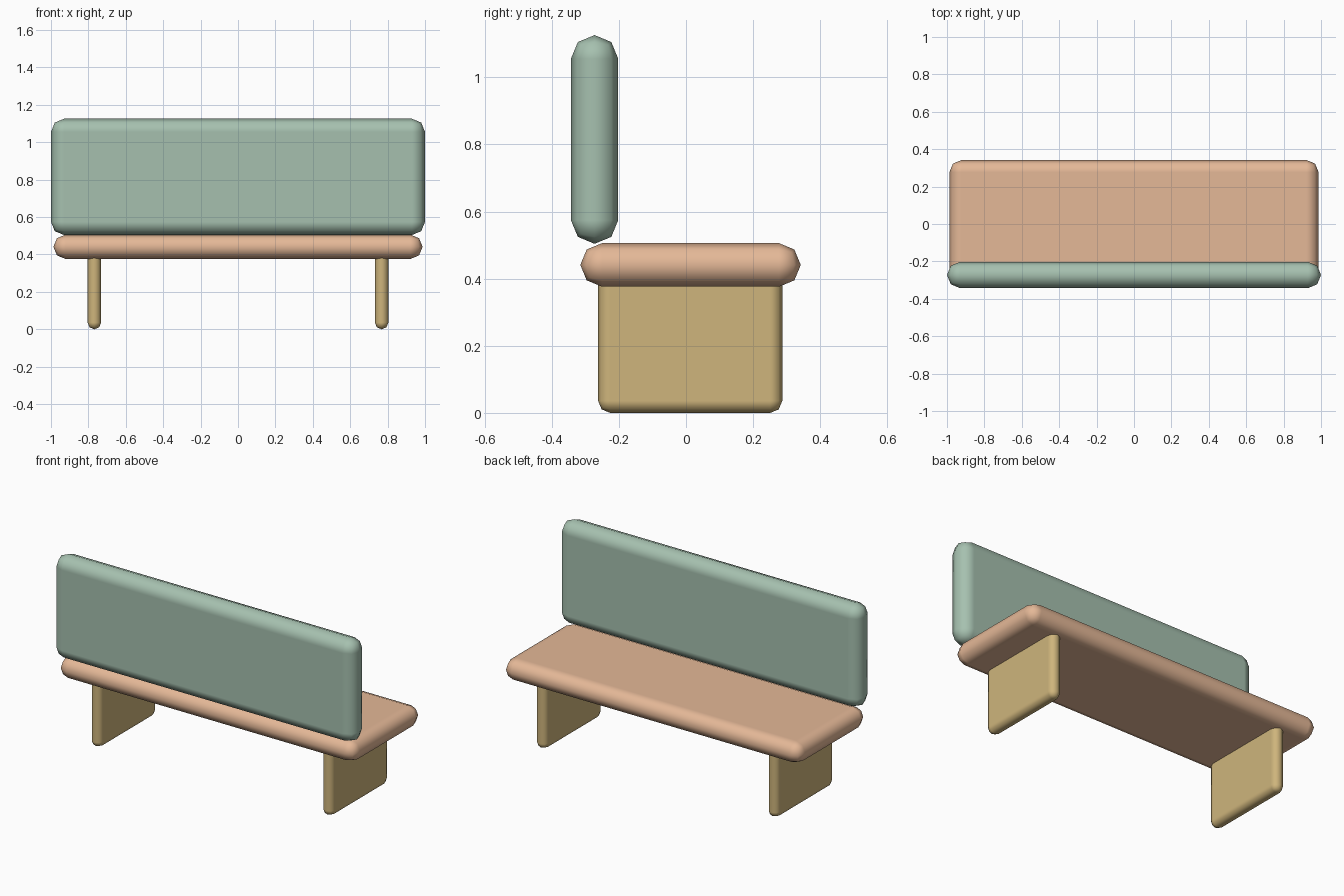
import bpy

if "Cube" in bpy.data.objects:
    bpy.data.objects.remove(bpy.data.objects["Cube"])


def material(name, color):
    mat = bpy.data.materials.new(name)
    mat.diffuse_color = (*color, 1)
    mat.use_nodes = True
    mat.node_tree.nodes["Principled BSDF"].inputs["Base Color"].default_value = mat.diffuse_color
    return mat


def slab(name, x, y, z, mat):
    """Box between the given (min, max) ranges, fully rounded across its thickness."""
    bpy.ops.mesh.primitive_cube_add(size=1)
    obj = bpy.context.object
    obj.name = name
    obj.location = [(a + b) / 2 for a, b in (x, y, z)]
    size = [b - a for a, b in (x, y, z)]
    for v in obj.data.vertices:
        v.co = [c * s for c, s in zip(v.co, size)]
    obj.data.materials.append(mat)
    bpy.ops.object.shade_smooth()
    bevel = obj.modifiers.new("Rounding", 'BEVEL')
    bevel.width = min(size) / 2 * 0.999
    bevel.segments = 2
    bevel.harden_normals = True
    return obj


green = material("green_fabric", (0.38, 0.53, 0.43))
peach = material("peach_fabric", (0.78, 0.48, 0.31))
wood = material("pale_wood", (0.62, 0.46, 0.20))

# Cushions
slab("backrest", (-1, 1), (-0.343, -0.202), (0.504, 1.126), green)
slab("seat", (-0.987, 0.987), (-0.315, 0.342), (0.376, 0.506), peach)

# Panel legs, tops sunk into the seat
for side, cx in (("left", -0.768), ("right", 0.768)):
    slab(side + "_leg", (cx - 0.036, cx + 0.036), (-0.262, 0.287), (0, 0.42), wood)
